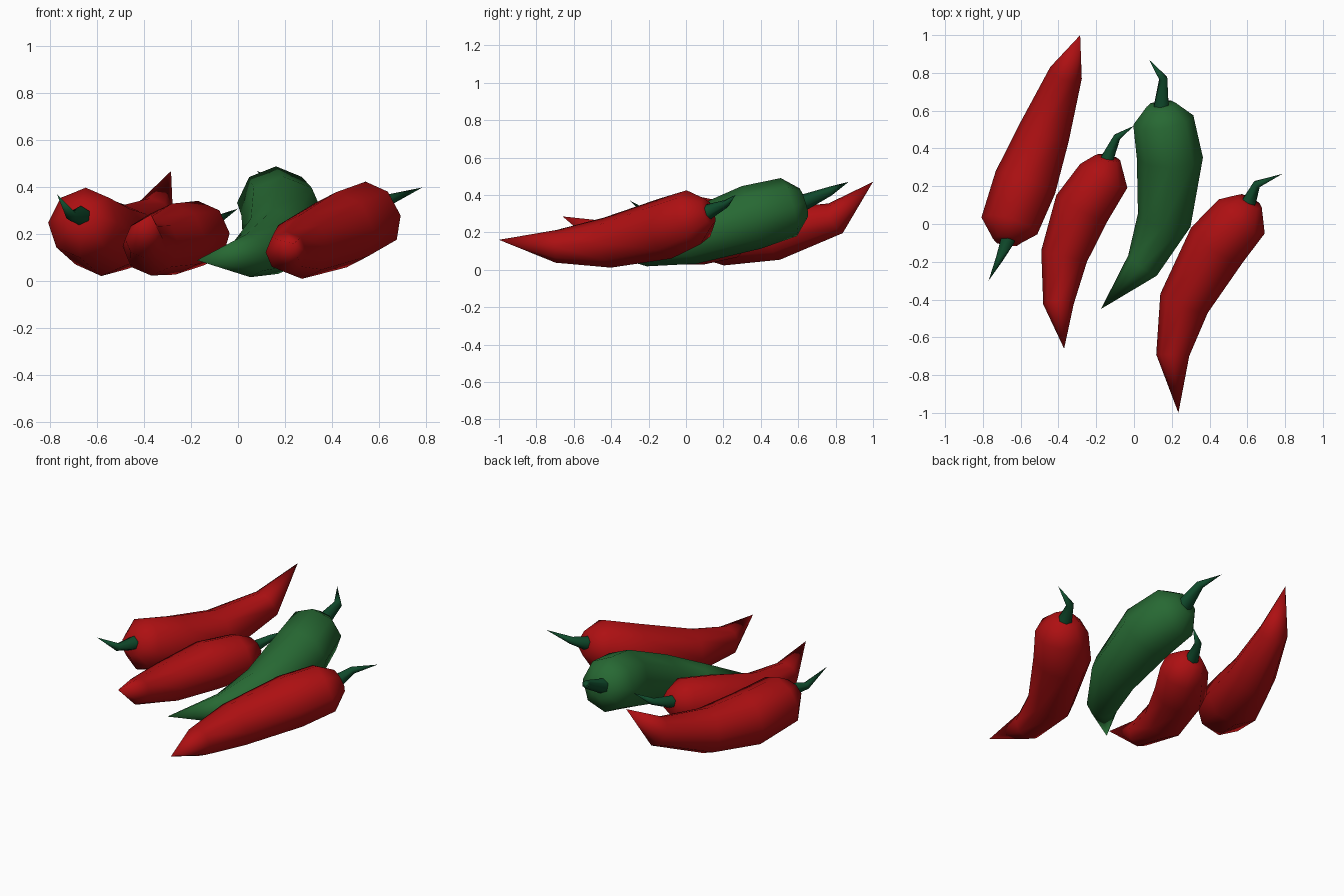
import bpy, bmesh, math
from mathutils import Vector

cube = bpy.data.objects.get("Cube")
if cube:
    bpy.data.objects.remove(cube, do_unlink=True)


def make_material(name, color):
    mat = bpy.data.materials.new(name)
    mat.use_nodes = True
    mat.diffuse_color = color
    bsdf = mat.node_tree.nodes["Principled BSDF"]
    bsdf.inputs["Base Color"].default_value = color
    bsdf.inputs["Roughness"].default_value = 0.6
    return mat


red = make_material("chili red", (0.42, 0.005, 0.006, 1))
green = make_material("chili green", (0.02, 0.14, 0.033, 1))
dark_green = make_material("stem green", (0.005, 0.07, 0.025, 1))


def tapered_tube(name, spine, radii, sides, material):
    """Sweep a round section along the spine; the last point is a sharp tip."""
    points = [Vector(p) for p in spine]
    bm = bmesh.new()
    rings = []
    for i, center in enumerate(points[:-1]):
        tangent = (points[i + 1] - points[max(i - 1, 0)]).normalized()
        side = tangent.cross(Vector((0, 0, 1))).normalized()
        up = side.cross(tangent)
        ring = []
        for k in range(sides):
            angle = math.tau * k / sides
            offset = side * math.sin(angle) + up * math.cos(angle)
            ring.append(bm.verts.new(center + offset * radii[i]))
        rings.append(ring)
    tip = bm.verts.new(points[-1])
    bm.faces.new(rings[0])
    for k in range(sides):
        n = (k + 1) % sides
        for a, b in zip(rings, rings[1:]):
            bm.faces.new((a[k], a[n], b[n], b[k]))
        bm.faces.new((rings[-1][k], rings[-1][n], tip))
    bmesh.ops.recalc_face_normals(bm, faces=bm.faces)
    mesh = bpy.data.meshes.new(name)
    bm.to_mesh(mesh)
    bm.free()
    for poly in mesh.polygons:
        poly.use_smooth = True
    mesh.materials.append(material)
    obj = bpy.data.objects.new(name, mesh)
    bpy.context.collection.objects.link(obj)
    return obj


# Relative thickness from the stem end to the point
BODY_PROFILE = (0.45, 0.92, 1.0, 0.82, 0.53)
STEM_PROFILE = (0.3, 0.25, 0.14)


def chili(name, material, thickness, body, stem):
    tapered_tube(name + "_body", body,
                 [thickness * r for r in BODY_PROFILE], 8, material)
    # The stem starts just inside the shoulder of the body
    base = Vector(body[0])
    root = base.lerp(Vector(body[1]), 0.4)
    tapered_tube(name + "_stem", [root, base, *stem],
                 [thickness * r for r in STEM_PROFILE], 6, dark_green)


chili("right_red_chili", red, 0.168,
      [(-.67, -.09, .28), (-.66, -.01, .25), (-.575, .22, .19),
       (-.475, .485, .19), (-.36, .80, .275), (-.285, 1, .47)],
      [(-.71, -.18, .28), (-.77, -.3, .37)])

chili("small_red_chili", red, 0.152,
      [(-.14, .35, .23), (-.16, .255, .205), (-.275, .085, .18),
       (-.37, -.17, .15), (-.4, -.425, .18), (-.37, -.66, .285)],
      [(-.09, .46, .26), (0, .52, .31)])

chili("green_chili", green, 0.175,
      [(.145, .63, .36), (.155, .55, .335), (.19, .35, .28),
       (.16, .02, .17), (.045, -.22, .11), (-.175, -.45, .09)],
      [(.155, .77, .42), (.08, .87, .47)])

chili("left_red_chili", red, 0.165,
      [(.61, .12, .31), (.57, .04, .28), (.44, -.11, .22),
       (.265, -.42, .145), (.205, -.695, .125), (.235, -1, .16)],
      [(.65, .21, .35), (.785, .265, .4)])
